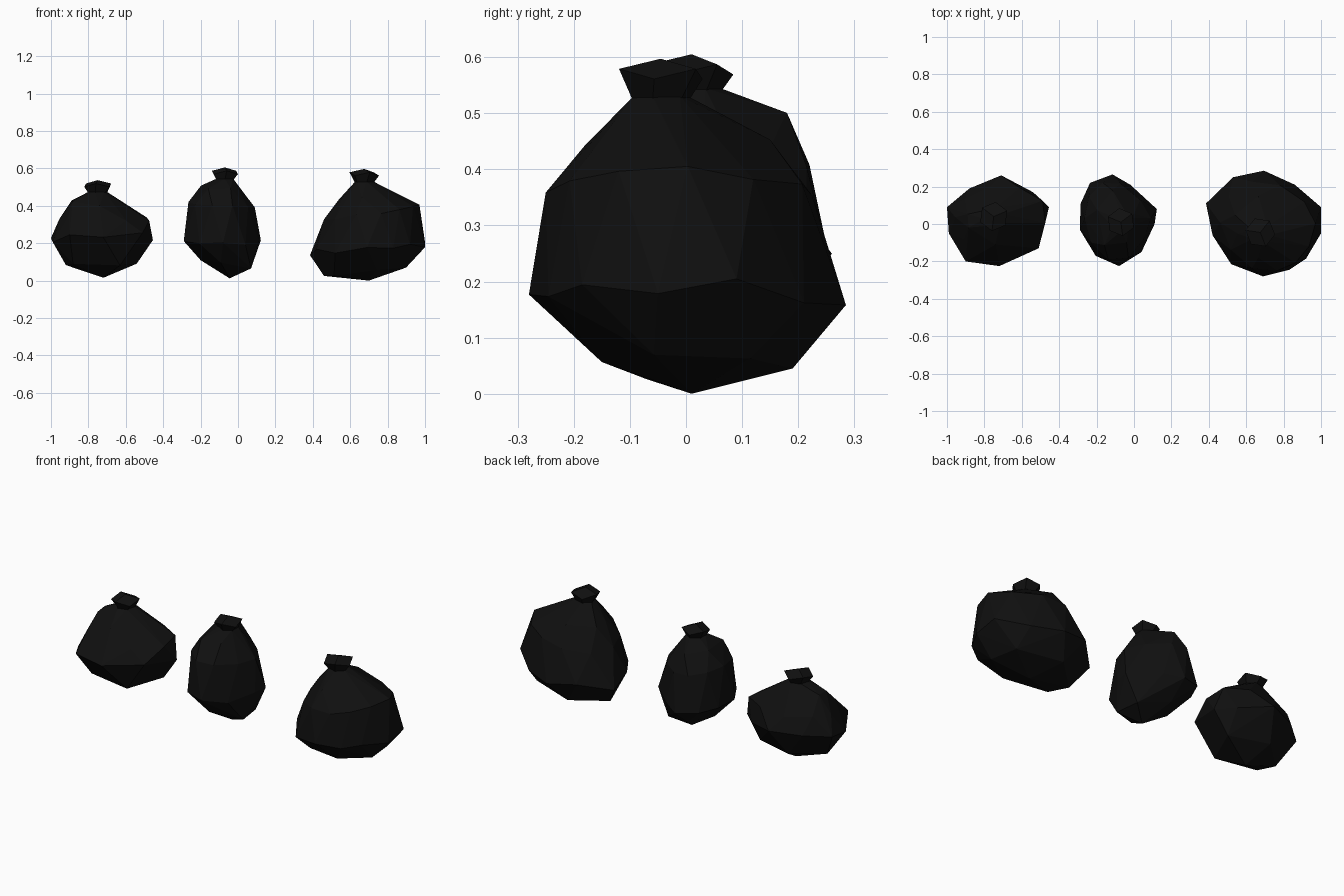
import bpy, bmesh, math, random

if "Cube" in bpy.data.objects:
    bpy.data.objects.remove(bpy.data.objects["Cube"])

black = bpy.data.materials.new("black_plastic")
black.diffuse_color = (0.005, 0.005, 0.005, 1)
black.use_nodes = True
black.node_tree.nodes["Principled BSDF"].inputs["Base Color"].default_value = black.diffuse_color


def fit(points, x0, x1, y0, y1):
    """Stretch an outline so that it fills the given extents."""
    xs, ys = [p[0] for p in points], [p[1] for p in points]
    sx, sy = (x1 - x0) / (max(xs) - min(xs)), (y1 - y0) / (max(ys) - min(ys))
    return [(x0 + (x - min(xs)) * sx, y0 + (y - min(ys)) * sy) for x, y in points]


def finish(bm, name):
    bmesh.ops.recalc_face_normals(bm, faces=bm.faces)
    mesh = bpy.data.meshes.new(name)
    bm.to_mesh(mesh)
    bm.free()
    mesh.materials.append(black)
    obj = bpy.data.objects.new(name, mesh)
    bpy.context.collection.objects.link(obj)


def bag(name, outline, bottom, rings, neck, rim, seed):
    rng = random.Random(seed)
    n = len(outline)
    mids = [((outline[i][0] + outline[i - 1][0]) / 2,
             (outline[i][1] + outline[i - 1][1]) / 2) for i in range(n)]
    # faceted sack: hull of staggered rings (left z, right z, x and y extents)
    bm = bmesh.new()
    bm.verts.new(bottom)
    for k, (zl, zr, x0, x1, y0, y1) in enumerate(rings):
        shape = mids if k % 2 == 0 else outline
        pts = fit(shape, x0, x1, y0, y1)
        step = 1 if 0 < k < 3 else 2
        for x, y in pts[::step]:
            t = (x - x0) / (x1 - x0)
            wob = (0.025 if k == 1 else 0.01) * rng.uniform(-1, 1)
            bm.verts.new((x, y, zl + (zr - zl) * t + wob))
    nz, nx, ny, nr = neck
    ang = [2 * math.pi * i / 6 + 0.25 * seed for i in range(6)]
    for a in ang:
        bm.verts.new((nx + nr * math.cos(a), ny + nr * math.sin(a), nz))
    res = bmesh.ops.convex_hull(bm, input=bm.verts)
    junk = set(res["geom_interior"]) | set(res["geom_unused"])
    bmesh.ops.delete(bm, geom=[v for v in junk if isinstance(v, bmesh.types.BMVert)],
                     context='VERTS')
    bmesh.ops.dissolve_limit(bm, angle_limit=math.radians(3),
                             verts=bm.verts, edges=bm.edges)
    finish(bm, name + "_sack")

    # tied collar flaring out above the neck, with an uneven rim
    rz, rr = rim
    bm = bmesh.new()
    low = [bm.verts.new((nx + nr * math.cos(a), ny + nr * math.sin(a), nz - 0.01)) for a in ang]
    top = [bm.verts.new((nx + rr * math.cos(a + 0.15), ny + rr * math.sin(a + 0.15),
                         rz - (0.036 if i % 2 else 0.018))) for i, a in enumerate(ang)]
    tip = bm.verts.new((nx, ny, rz))
    for i in range(6):
        j = (i + 1) % 6
        bm.faces.new((low[i], low[j], top[j], top[i]))
        bm.faces.new((top[i], top[j], tip))
    finish(bm, name + "_collar")


# low wide bag
bag("left_bag",
    [(-1, .09), (-.88, .19), (-.71, .26), (-.54, .17), (-.455, .09),
     (-.51, -.13), (-.72, -.225), (-.90, -.20), (-.99, -.05)],
    (-.72, .02, .015),
    [(.09, .085, -.92, -.53, -.14, .16),
     (.23, .24, -1, -.455, -.225, .26),
     (.33, .33, -.955, -.475, -.15, .20),
     (.43, .39, -.89, -.60, -.11, .14)],
    (.475, -.75, .04, .05), (.537, .078), 1)

# tall narrow bag
bag("middle_bag",
    [(-.285, .11), (-.235, .22), (-.115, .265), (-.02, .21), (.122, .08),
     (.11, 0), (.04, -.15), (-.08, -.225), (-.205, -.17), (-.29, -.03)],
    (-.045, .01, .012),
    [(.10, .07, -.20, .10, -.13, .15),
     (.20, .21, -.29, .122, -.225, .265),
     (.41, .40, -.265, .09, -.19, .22),
     (.50, .50, -.20, .0, -.15, .18)],
    (.545, -.07, .01, .05), (.605, .075), 2)

# big leaning bag
bag("right_bag",
    [(.385, .11), (.53, .25), (.695, .285), (.86, .21), (1, .09), (1, -.05),
     (.92, -.185), (.83, -.245), (.69, -.28), (.52, -.215), (.42, -.06)],
    (.70, .01, .0),
    [(.03, .07, .46, .93, -.15, .19),
     (.16, .18, .385, 1, -.28, .285),
     (.32, .40, .46, .97, -.25, .225),
     (.43, .46, .54, .79, -.18, .15)],
    (.53, .675, -.045, .05), (.597, .08), 3)
